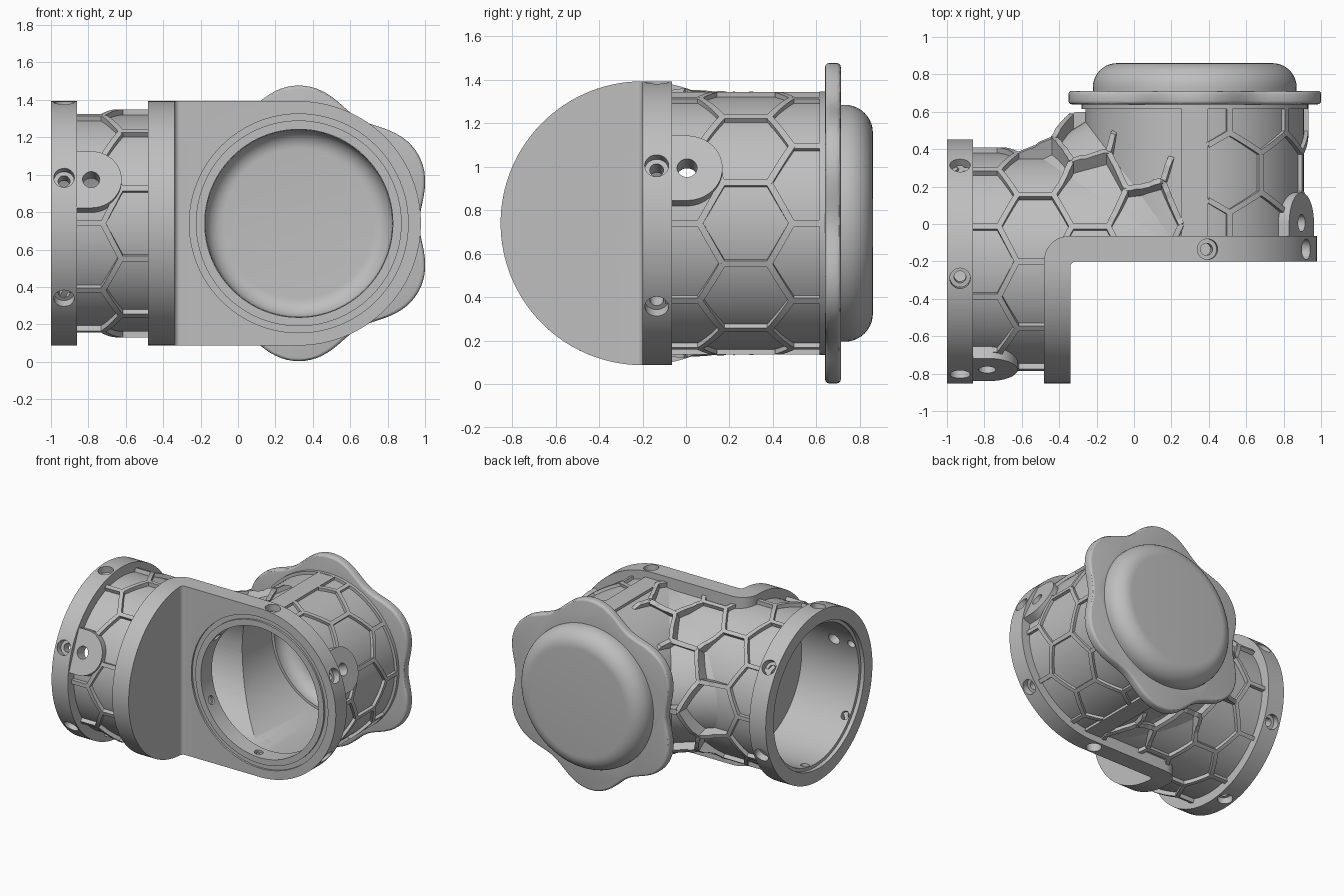
import bpy, bmesh
from math import sin, cos, pi, radians, sqrt, hypot
from mathutils import Vector

cube = bpy.data.objects.get("Cube")
if cube:
    bpy.data.objects.remove(cube)

grey = bpy.data.materials.new("plain grey")
grey.use_nodes = True
grey.diffuse_color = (0.52, 0.52, 0.52, 1)
grey.node_tree.nodes["Principled BSDF"].inputs["Base Color"].default_value = grey.diffuse_color

CX, CY, CZ = 0.325, -0.2, 0.74      # axis positions of the two pipes
RIM, RIB = 0.653, 0.61              # flange and rib radii


# Cylindrical frames: side pipe runs along x, main pipe along y
def side(t, a, r):
    return Vector((t, CY - r * cos(a), CZ + r * sin(a)))


def main(t, a, r):
    return Vector((CX + r * cos(a), t, CZ + r * sin(a)))


def finish(name, bm):
    bmesh.ops.recalc_face_normals(bm, faces=bm.faces)
    mesh = bpy.data.meshes.new(name)
    bm.to_mesh(mesh)
    bm.free()
    mesh.materials.append(grey)
    ob = bpy.data.objects.new(name, mesh)
    bpy.context.collection.objects.link(ob)
    return ob


def revolve(name, frame, profile, closed=False, n=96):
    bm = bmesh.new()
    rings = [[bm.verts.new(frame(t, 2 * pi * i / n, r)) for i in range(n)] for r, t in profile]
    pairs = list(zip(rings, rings[1:]))
    if closed:
        pairs.append((rings[-1], rings[0]))
    else:
        bm.faces.new(rings[0])
        bm.faces.new(rings[-1])
    for p, q in pairs:
        for i in range(n):
            j = (i + 1) % n
            bm.faces.new((p[i], p[j], q[j], q[i]))
    return finish(name, bm)


def prism(name, pts, place, h0, h1):
    bm = bmesh.new()
    lo, hi = ([bm.verts.new(place(u, v, h)) for u, v in pts] for h in (h0, h1))
    bm.faces.new(lo)
    bm.faces.new(hi)
    for i in range(len(pts)):
        j = (i + 1) % len(pts)
        bm.faces.new((lo[i], lo[j], hi[j], hi[i]))
    return finish(name, bm)


def arc(u, v, r, a0, a1, n=32):
    return [(u + r * cos(radians(a0 + (a1 - a0) * i / n)),
             v + r * sin(radians(a0 + (a1 - a0) * i / n))) for i in range(n + 1)]


def pegs(name, frame, t, angles, r0, r1, rad):
    bm = bmesh.new()
    for a in angles:
        p, q = frame(t, radians(a), r0), frame(t, radians(a), r1)
        rot = (q - p).to_track_quat('Z', 'Y').to_matrix().to_4x4()
        rot.translation = (p + q) / 2
        bmesh.ops.create_cone(bm, cap_ends=True, segments=28, radius1=rad,
                              radius2=rad, depth=r1 - r0, matrix=rot)
    return finish(name, bm)


def boolean(ob, cutters, op='DIFFERENCE'):
    for c in cutters:
        m = ob.modifiers.new("cut", 'BOOLEAN')
        m.object, m.operation, m.solver = c, op, 'EXACT'


# Is a point in the sloped corner between the pipes?
def in_corner(p):
    dz = p.z - CZ
    if abs(dz) >= RIB or p.y < CY:
        return False
    w = sqrt(RIB * RIB - dz * dz)
    s = sqrt(w / RIB)
    gap = (CX - w - p.x) / (0.36 * s)
    return 0 <= gap <= 1 and p.y <= CY + w + 0.2 * s * (1 - gap)


# Bottom and top of a side pipe rib, which climbs the corner and the main pipe
def side_span(t, a):
    if t < -0.95 or t > 0.26 or (t > -0.44 and side(t, a, 0.6).y < -0.1):
        return 0, 0
    base = r = 0.55
    while r < 0.8:
        p = side(t, a, r)
        off = hypot(p.x - CX, p.z - CZ)
        if off < 0.54:
            base = r + 0.01
        if not (r < RIB or off < 0.615 or in_corner(p)):
            break
        r += 0.01
    return base, r


def main_span(t, a):
    return (0, 0) if t < -0.1 or t > 0.64 or 0.6 * cos(a) < 0.06 else (0.55, 0.607)


def rib(bm, frame, p, q, width, span, n=8):
    d = Vector((q[0] - p[0], (q[1] - p[1]) * 0.6)).normalized() * width / 2
    rows = []
    for i in range(n + 1):
        t, a = (p[k] + (q[k] - p[k]) * i / n for k in (0, 1))
        lo, hi = span(t, a)
        rows.append((hi - lo > 0.02, [frame(t - s * d.y, a + s * d.x / 0.6, r)
                                      for s, r in ((-1, lo), (1, lo), (1, hi), (-1, hi))]))
    for (ok0, c0), (ok1, c1) in zip(rows, rows[1:]):
        if not (ok0 and ok1):
            continue
        v = [bm.verts.new(co) for co in c0 + c1]
        bm.faces.new(v[:4])
        bm.faces.new(v[4:])
        for i in range(4):
            j = (i + 1) % 4
            bm.faces.new((v[i], v[j], v[j + 4], v[i + 4]))


def honeycomb(bm, frame, t0, size, columns, shift, span):
    for i in columns:
        for j in range(10):
            a = radians(36 * j + shift + 18 * (i % 2))
            v = [(t0 + 1.5 * size * i + size * cos(k * pi / 3),
                  a + pi / 10 * sin(k * pi / 3) / sin(pi / 3)) for k in range(4)]
            for k in range(3):
                rib(bm, frame, v[k], v[k + 1], 0.03, span)


# Cutters
bore_side = revolve("bore_side", side, [(0.53, -1.1), (0.53, CX)])
box = [(-0.46, -1), (1, -1), (1, -0.08), (-0.46, -0.08)]
plan = lambda u, v, h: (u, v, h)
bore_block = prism("bore_block", box, plan, -1, 3)
boolean(bore_side, [bore_block])
bore_main = revolve("bore_main", main, [(0.52, -0.3), (0.52, 0.73)])
mouth = revolve("mouth", main, [(0.503, -0.4), (0.503, 0.1)])
groove = revolve("groove", main, [(0.55, -0.25), (0.55, -0.185), (0.585, -0.185), (0.585, -0.25)], True)
tube_block = prism("tube_block", [(u + 0.05, v - 0.04) for u, v in box], plan, -1, 3)
side_angles = [22 + 60 * k for k in range(6)]
main_angles = [24 + 60 * k for k in range(6)]
side_sinks = pegs("side_sinks", side, -0.93, side_angles, 0.6, 0.75, 0.055)
side_holes = pegs("side_holes", side, -0.93, side_angles, 0.45, 0.7, 0.032)
main_sinks = pegs("main_sinks", main, -0.135, [-96, -36, 24, 84], 0.6, 0.75, 0.055)
main_holes = pegs("main_holes", main, -0.135, main_angles, 0.42, 0.7, 0.032)
lug_hole_side = pegs("lug_hole_side", side, -0.785, [22], 0.4, 0.8, 0.046)
lug_hole_main = pegs("lug_hole_main", main, 0.005, [24], 0.4, 0.8, 0.046)
end_shape = prism("end_shape", [(0.2, CZ + RIM)] + arc(CY, CZ, RIM, 90, 270, 64) + [(0.2, CZ - RIM)],
                  lambda u, v, h: (h, u, v), -2, 2)
front_shape = prism("front_shape", [(-0.7, CZ - RIM)] + arc(CX, CZ, RIM, -90, 90, 64) + [(-0.7, CZ + RIM)],
                    lambda u, v, h: (u, h, v), -2, 2)
cutters = [bore_side, bore_block, bore_main, mouth, groove, tube_block, side_sinks, side_holes,
           main_sinks, main_holes, lug_hole_side, lug_hole_main, end_shape, front_shape]

# Pipes and side flange
side_tube = revolve("side_tube", side, [(0.58, -0.9), (0.58, CX)])
boolean(side_tube, [tube_block, bore_side, bore_main, lug_hole_side])
main_tube = revolve("main_tube", main, [(0.585, -0.09), (0.585, 0.615), (0.607, 0.615), (0.607, 0.65)])
boolean(main_tube, [bore_main, bore_side, lug_hole_main])
side_flange = revolve("side_flange", side, [(0.53, -0.86), (RIM, -0.86), (RIM, -1), (0.555, -1),
                                            (0.555, -0.97), (0.53, -0.97)], True)
boolean(side_flange, [side_sinks, side_holes])

# Angled bracket: front plate with round end and half-disc wall
outline = [(-0.48, -0.9), (-0.34, -0.9)] + arc(-0.31, -0.23, 0.03, 180, 90, 6)
outline += [(1.1, -0.2), (1.1, -0.065)] + arc(-0.35, -0.195, 0.13, 90, 180, 16)
bracket = prism("bracket", outline, plan, -0.2, 1.7)
boolean(bracket, [end_shape, front_shape], 'INTERSECT')
boolean(bracket, [mouth, groove, main_sinks, main_holes])

# Recessed gusset in the corner of the elbow
bm = bmesh.new()
previous = None
for i in range(41):
    dz = 0.575 * sin(pi * (i / 40 - 0.5))
    w = sqrt(0.58 ** 2 - dz * dz)
    s = w / 0.58
    x, y = CX - w, CY + w
    row = [bm.verts.new((u, v, CZ + dz))
           for u, v in ((x - 0.28 * s, y), (x, y + 0.17 * s), (x + 0.04, y - 0.04))]
    if previous:
        for k in range(3):
            m = (k + 1) % 3
            bm.faces.new((previous[k], previous[m], row[m], row[k]))
    if i in (0, 40):
        bm.faces.new(row)
    previous = row
corner_gusset = finish("corner_gusset", bm)
boolean(corner_gusset, [bore_side, bore_main])

# Honeycomb ribs and lengthwise strips
bm = bmesh.new()
honeycomb(bm, side, -0.82, 0.195, range(-1, 5), 18, side_span)
side_ribs = finish("side_ribs", bm)
bm = bmesh.new()
honeycomb(bm, main, 0.275, 0.213, range(-1, 2), 0, main_span)
for a in (pi / 2, -pi / 2):
    rib(bm, main, (-0.08, a), (0.63, a), 0.14, lambda t, a: (0.55, 0.607))
main_ribs = finish("main_ribs", bm)


# Rounded lugs beside the flanges
def lug(name, frame, t, back, a, hole):
    pts = [(back, -0.163)] + arc(t, 0, 0.163, -90, 90) + [(back, 0.163)]
    up = frame(0, a, 1) - frame(0, a, 0)
    across = frame(0, a + pi / 2, 1) - frame(0, a + pi / 2, 0)
    ob = prism(name, pts, lambda u, v, h: frame(u, 0, 0) + up * h + across * v, 0.54, 0.625)
    boolean(ob, [hole])
    return ob


side_lug = lug("side_lug", side, -0.785, -0.88, radians(22), lug_hole_side)
main_lug = lug("main_lug", main, 0.005, -0.08, radians(24), lug_hole_main)

# Six-lobed plate and domed cap at the back
lobes = []
for i in range(144):
    a = 2 * pi * i / 144
    r = 0.694 - 0.046 * cos(6 * a) - 0.003 * cos(12 * a)
    lobes.append((CX + r * cos(a), CZ + r * sin(a)))
lobed_plate = prism("lobed_plate", lobes, lambda u, v, h: (u, h, v), 0.64, 0.712)
bevel = lobed_plate.modifiers.new("soft edge", 'BEVEL')
bevel.width, bevel.segments, bevel.limit_method, bevel.angle_limit = 0.018, 3, 'ANGLE', radians(60)
boolean(lobed_plate, [bore_main])
shell = [(0.5, 0.69), (0.545, 0.69)] + arc(0.415, 0.73, 0.13, 0, 90, 10) + [(0.01, 0.86), (0.01, 0.81)]
cap = revolve("cap", main, shell + arc(0.4, 0.71, 0.1, 90, 0, 8), True)
cap_centre = revolve("cap_centre", main, [(0.02, 0.81), (0.02, 0.86)])

# Bake the cuts, drop the cutters, smooth the round faces
parts = [o for o in bpy.context.collection.objects if o.type == 'MESH' and o.data.materials
         and o.data.materials[0] == grey and o not in cutters]
bpy.context.view_layer.update()
graph = bpy.context.evaluated_depsgraph_get()
baked = [bpy.data.meshes.new_from_object(o.evaluated_get(graph)) for o in parts]
for o, mesh in zip(parts, baked):
    o.modifiers.clear()
    o.data = mesh
for c in cutters:
    bpy.data.objects.remove(c)
bpy.ops.object.select_all(action='DESELECT')
for o in parts:
    o.select_set(True)
bpy.context.view_layer.objects.active = parts[0]
bpy.ops.object.shade_smooth_by_angle(angle=radians(30))
